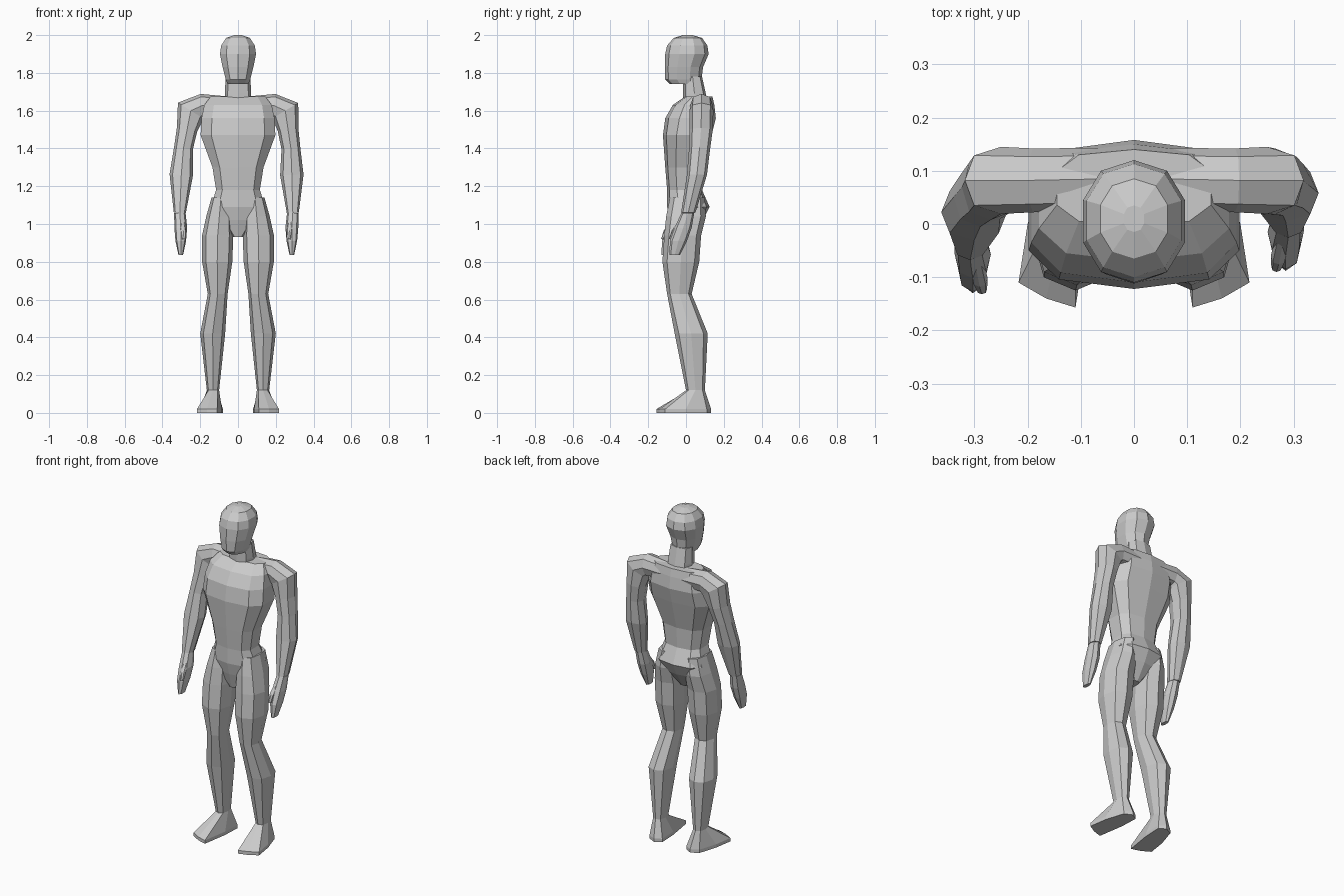
import bpy, bmesh
from math import sin, cos, tau
from mathutils import Vector


def power(v, p):
    return (1 if v >= 0 else -1) * abs(v) ** p


def unit_ring(n, p):
    # starts at the front (-y) and runs towards +x
    return [(power(round(sin(tau * i / n), 6), p), -power(round(cos(tau * i / n), 6), p))
            for i in range(n)]


def loft(name, rings):
    bm = bmesh.new()
    loops = [[bm.verts.new(c) for c in ring] for ring in rings]
    n = len(loops[0])
    for a, b in zip(loops, loops[1:]):
        for i in range(n):
            j = (i + 1) % n
            bm.faces.new((a[i], a[j], b[j], b[i]))
    bm.faces.new(loops[0])
    bm.faces.new(loops[-1])
    bmesh.ops.recalc_face_normals(bm, faces=bm.faces)
    me = bpy.data.meshes.new(name)
    bm.to_mesh(me)
    bm.free()
    ob = bpy.data.objects.new(name, me)
    bpy.context.collection.objects.link(ob)
    return ob


def level_rings(rows, n, p, s=1):
    # rows of (z, x0, x1, y0, y1) -> horizontal rings
    return [[(s * ((x0 + x1) / 2 + u * (x1 - x0) / 2), (y0 + y1) / 2 + v * (y1 - y0) / 2, z)
             for u, v in unit_ring(n, p)] for z, x0, x1, y0, y1 in rows]


def centred(rows):
    return [(z, -w, w, y0, y1) for z, w, y0, y1 in rows]


def path_rings(rows, n=8, p=0.85):
    # rows of (centre, half width, half depth) -> rings square to the path
    out = []
    for i, (c, w, d) in enumerate(rows):
        t = rows[min(i + 1, len(rows) - 1)][0] - rows[max(i - 1, 0)][0]
        t.y = 0
        side = Vector((0, 1, 0)).cross(t.normalized())
        out.append([c + side * (u * w) + Vector((0, v * d, 0)) for u, v in unit_ring(n, p)])
    return out


# torso, from crotch to shoulders
loft("torso", level_rings(centred([
    (0.93, 0.025, -0.06, 0.03), (1.02, 0.10, -0.085, 0.09), (1.09, 0.15, -0.10, 0.125),
    (1.18, 0.12, -0.10, 0.085), (1.30, 0.14, -0.11, 0.09), (1.47, 0.205, -0.122, 0.135),
    (1.56, 0.20, -0.11, 0.158), (1.63, 0.185, -0.07, 0.15), (1.675, 0.15, -0.005, 0.14)]), 10, 0.7))

# neck and head
loft("neck", level_rings(centred([
    (1.62, 0.07, -0.015, 0.12), (1.69, 0.07, -0.015, 0.105), (1.78, 0.065, -0.015, 0.085)]), 8, 0.7))
loft("head", level_rings(centred([
    (1.74, 0.058, -0.085, 0.08), (1.765, 0.068, -0.11, 0.082), (1.83, 0.085, -0.112, 0.09),
    (1.90, 0.10, -0.11, 0.12), (1.945, 0.093, -0.10, 0.113), (1.985, 0.066, -0.065, 0.085),
    (2.0, 0.02, -0.015, 0.035)]), 10, 0.9))

ARM = [(0.05, 0.085, 1.625, 0.05, 0.058), (0.19, 0.082, 1.627, 0.062, 0.06),
       (0.25, 0.082, 1.60, 0.08, 0.063), (0.265, 0.08, 1.50, 0.055, 0.062),
       (0.28, 0.072, 1.40, 0.05, 0.056), (0.285, 0.058, 1.26, 0.062, 0.053),
       (0.29, 0.012, 1.06, 0.032, 0.038)]
HAND = [(0.29, 0.01, 1.06, 0.030, 0.034), (0.285, -0.015, 0.98, 0.034, 0.045),
        (0.285, -0.04, 0.91, 0.028, 0.045), (0.285, -0.06, 0.835, 0.012, 0.028)]
THUMB = [(0.28, -0.02, 1.02, 0.014, 0.016), (0.272, -0.06, 0.965, 0.015, 0.016),
         (0.268, -0.08, 0.92, 0.010, 0.010)]
LEG = [(1.14, 0.04, 0.14, -0.085, 0.10), (1.04, 0.03, 0.168, -0.105, 0.105),
       (0.94, 0.025, 0.19, -0.115, 0.08), (0.80, 0.03, 0.19, -0.125, 0.07),
       (0.63, 0.055, 0.16, -0.10, 0.03), (0.42, 0.068, 0.20, -0.06, 0.115),
       (0.12, 0.10, 0.165, 0.0, 0.10)]
SOLE = [(0.165, -0.14), (0.217, -0.11), (0.20, 0.0), (0.165, 0.11),
        (0.12, 0.133), (0.08, 0.11), (0.085, 0.0), (0.11, -0.157)]

for s, label in ((1, "right"), (-1, "left")):
    def pose(rows):
        # the arm on -x swings slightly forward and outward
        out = []
        for x, y, z, w, d in rows:
            t = 0 if s > 0 else min(1, max(0, (1.6 - z) / 0.4))
            out.append((Vector((s * (x + 0.018 * t), y - 0.042 * t, z)), w, d))
        return out

    # arm, hand and thumb
    for part, rows in (("arm", ARM), ("hand", HAND), ("thumb", THUMB)):
        loft(f"{label}_{part}", path_rings(pose(rows)))

    # leg
    loft(f"{label}_leg", level_rings(LEG, 8, 0.85, s))

    # foot, from ankle to sole
    ankle = level_rings([LEG[-1]], 8, 0.85, s)
    loft(f"{label}_foot", ankle + [[(s * x, y, z) for x, y in SOLE] for z in (0.02, 0.0)])
